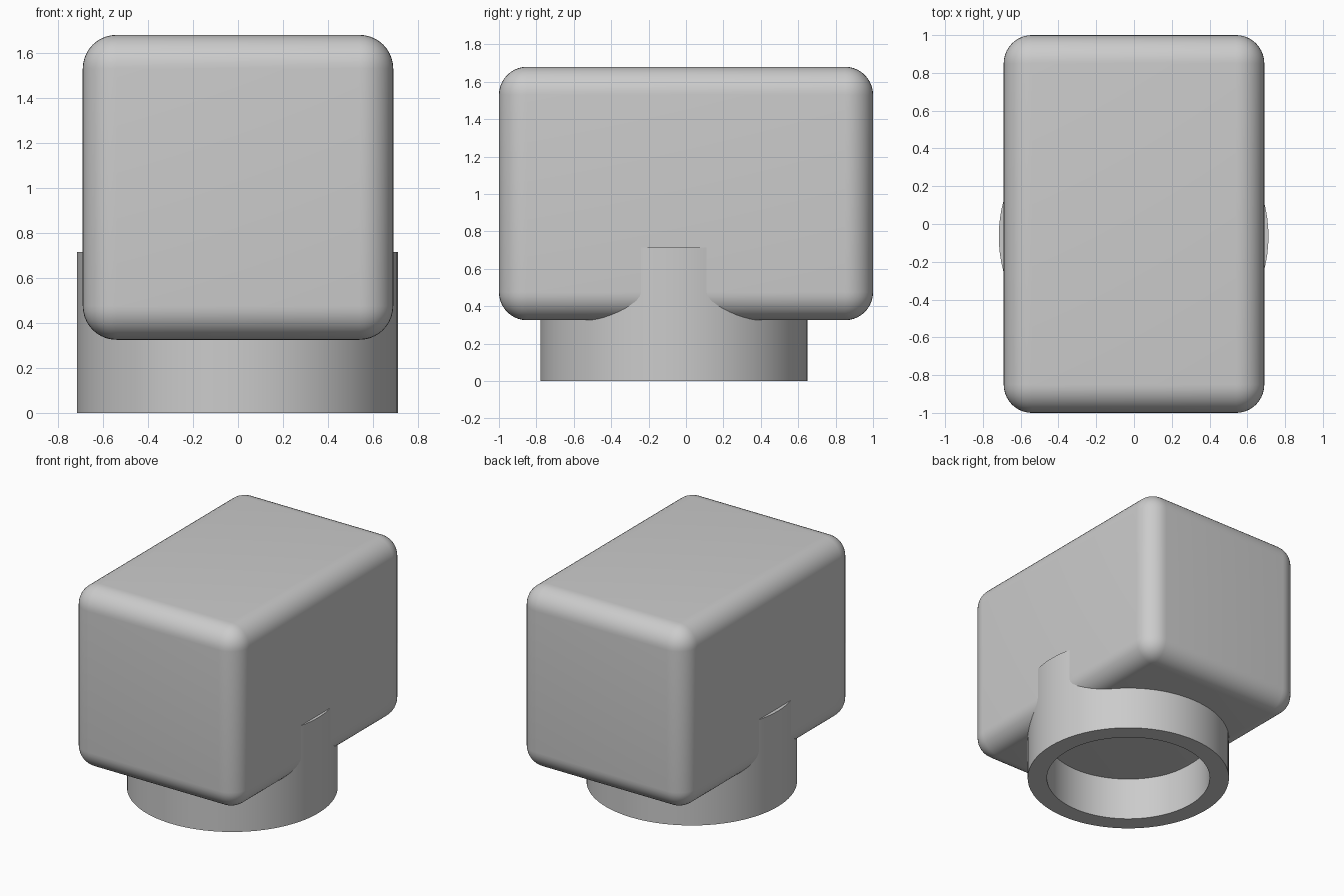
import bpy, bmesh, math

default = bpy.data.objects.get("Cube")
if default:
    bpy.data.objects.remove(default, do_unlink=True)

# Single plain grey finish
GREY = (0.6, 0.6, 0.6, 1)
grey = bpy.data.materials.new("light grey")
grey.use_nodes = True
grey.diffuse_color = GREY
grey.node_tree.nodes["Principled BSDF"].inputs["Base Color"].default_value = GREY


def add_part(name, bm, location):
    bmesh.ops.recalc_face_normals(bm, faces=bm.faces)
    mesh = bpy.data.meshes.new(name)
    bm.to_mesh(mesh)
    bm.free()
    mesh.materials.append(grey)
    obj = bpy.data.objects.new(name, mesh)
    obj.location = location
    bpy.context.collection.objects.link(obj)
    bpy.ops.object.select_all(action='DESELECT')
    bpy.context.view_layer.objects.active = obj
    obj.select_set(True)
    bpy.ops.object.shade_smooth_by_angle(angle=math.radians(35))
    return obj


# Rounded block
bm = bmesh.new()
bmesh.ops.create_cube(bm, size=1)
bmesh.ops.scale(bm, vec=(1.38, 2.0, 1.355), verts=bm.verts)
bmesh.ops.bevel(bm, geom=bm.edges[:], offset=0.15, segments=10,
                profile=0.5, affect='EDGES')
add_part("rounded_block", bm, (0, 0, 1.0025))

# Hollow round collar, a rectangular section spun around the vertical axis
OUTER, INNER, HEIGHT = 0.714, 0.578, 0.715
bm = bmesh.new()
section = [bm.verts.new((r, 0, z)) for r, z in
           ((INNER, 0), (OUTER, 0), (OUTER, HEIGHT), (INNER, HEIGHT))]
edges = [bm.edges.new((section[i], section[(i + 1) % 4])) for i in range(4)]
bmesh.ops.spin(bm, geom=section + edges, cent=(0, 0, 0), axis=(0, 0, 1),
               angle=math.tau, steps=96, use_merge=True)
bmesh.ops.remove_doubles(bm, verts=bm.verts, dist=0.0001)
add_part("base_collar", bm, (-0.002, -0.065, 0))
